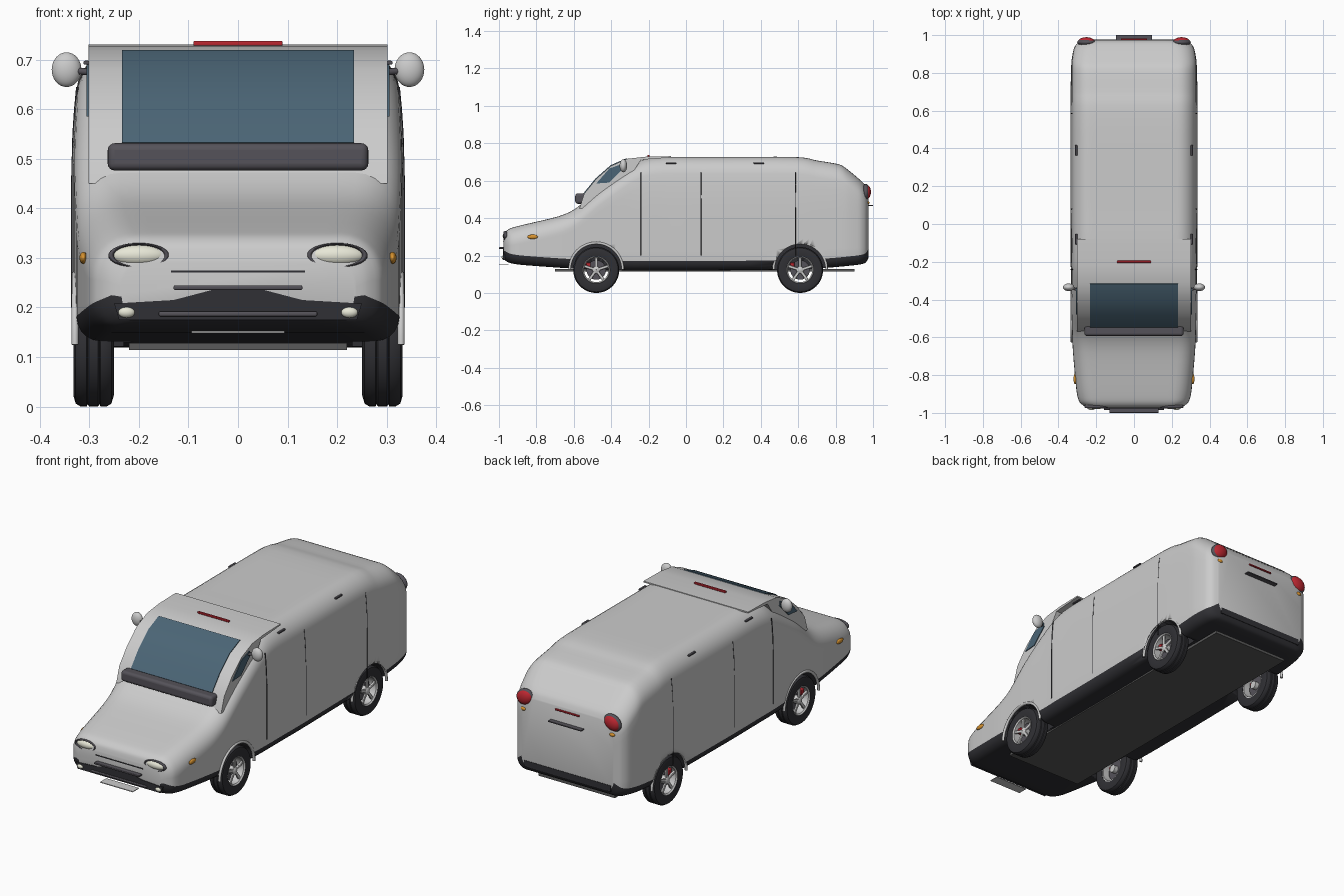
import bpy, bmesh, math
from mathutils import Vector

if "Cube" in bpy.data.objects:
    bpy.data.objects.remove(bpy.data.objects["Cube"])

def mat(name, r, g, b):
    m = bpy.data.materials.new(name)
    m.diffuse_color = (r, g, b, 1)
    m.use_nodes = True
    m.node_tree.nodes["Principled BSDF"].inputs["Base Color"].default_value = m.diffuse_color
    return m

BLACK = mat("black_trim", .03, .03, .035)
DARK = mat("dark_grey", .09, .085, .1)
FLOOR = mat("floor_grey", .1, .1, .1)
GLASS = mat("glass", .07, .13, .18)
RED = mat("red_lens", .5, .02, .03)
ORANGE = mat("orange_lens", .7, .3, .03)
CREAM = mat("lamp_cream", .8, .8, .68)
SILVER = mat("silver", .65, .65, .67)

def finish(name, verts, faces, m=None, smooth=True):
    me = bpy.data.meshes.new(name)
    me.from_pydata(verts, [], faces)
    bm = bmesh.new(); bm.from_mesh(me)
    bmesh.ops.recalc_face_normals(bm, faces=bm.faces)
    bm.to_mesh(me); bm.free()
    o = bpy.data.objects.new(name, me)
    bpy.context.collection.objects.link(o)
    if m: me.materials.append(m)
    if smooth: shade(o)
    return o

def shade(o):
    bpy.ops.object.select_all(action='DESELECT')
    o.select_set(True); bpy.context.view_layer.objects.active = o
    bpy.ops.object.shade_smooth_by_angle(angle=math.radians(35))

def prism(name, prof, x0, x1, m=None):
    # (y, z) profile extruded along x
    n = len(prof)
    v = [(x, y, z) for x in (x0, x1) for y, z in prof]
    f = [(i, (i+1) % n, n+(i+1) % n, n+i) for i in range(n)]
    return finish(name, v, f + [tuple(range(n)), tuple(range(n, 2*n))], m)

def box(name, c, s, m=None, bevel=0):
    y, z, a, b = c[1], c[2], s[1]/2, s[2]/2
    o = prism(name, [(y-a, z-b), (y+a, z-b), (y+a, z+b), (y-a, z+b)], c[0]-s[0]/2, c[0]+s[0]/2, m)
    if bevel:
        mod = o.modifiers.new("round", 'BEVEL'); mod.width = bevel; mod.segments = 4
    return o

def ball(name, c, r, m=None, roll=0):
    bpy.ops.mesh.primitive_uv_sphere_add(segments=32, ring_count=16, location=c, rotation=(0, roll, 0))
    o = bpy.context.object; o.name = name; o.scale = r
    if m: o.data.materials.append(m)
    shade(o)
    return o

def tube(name, pts, r, m=None):
    cu = bpy.data.curves.new(name, 'CURVE'); cu.dimensions = '3D'
    cu.bevel_depth = r; cu.bevel_resolution = 3; cu.use_fill_caps = True
    sp = cu.splines.new('POLY'); sp.points.add(len(pts)-1)
    for p, q in zip(sp.points, pts): p.co = (*q, 1)
    o = bpy.data.objects.new(name, cu); bpy.context.collection.objects.link(o)
    if m: cu.materials.append(m)
    return o

def lathe(name, prof, c, m, n=48):
    # closed (x, radius) profile spun about the x axis
    k = len(prof)
    v = [(c[0]+x, c[1]+r*math.cos(a), c[2]+r*math.sin(a))
         for a in (2*math.pi*i/n for i in range(n)) for x, r in prof]
    f = [(i*k+j, i*k+(j+1) % k, (i+1) % n*k+(j+1) % k, (i+1) % n*k+j) for i in range(n) for j in range(k)]
    return finish(name, v, f, m)

# Body shell: stations of (y, bottom z, top z, half width)
ST = [(-.975, .185, .29, .235), (-.965, .172, .325, .262), (-.94, .16, .345, .29), (-.88, .15, .362, .305),
      (-.68, .135, .41, .323), (-.585, .13, .455, .327), (-.46, .125, .56, .331), (-.3, .12, .675, .333),
      (-.22, .12, .715, .335), (-.12, .12, .727, .335), (.1, .12, .727, .336), (.58, .125, .727, .336),
      (.7, .13, .708, .335), (.82, .14, .687, .333), (.87, .145, .655, .33), (.93, .152, .605, .318),
      (.96, .162, .575, .297), (.975, .185, .545, .265)]

def lean(z):
    return 1 - .8*max(0, z-.45)**2

def half_section(zb, zt, w):
    rb = min(.05, (zt-zb)*.35); rt = min(.09, (zt-zb)*.45)
    h = [(i/4*(w-rb), zb) for i in range(4)]
    h += [(w-rb+rb*math.sin(a), zb+rb-rb*math.cos(a)) for a in (math.pi/2*i/5 for i in range(6))]
    z0, z1 = zb+rb, zt-rt
    h += [(w, z0+(z1-z0)*i/8) for i in range(1, 8)]
    h += [(w-rt+rt*math.cos(a), z1+rt*math.sin(a)) for a in (math.pi/2*i/7 for i in range(8))]
    h += [((w-rt)*(1-i/6), zt) for i in range(1, 7)]
    return [(x*lean(z), z) for x, z in h]

rows = []
SUB = 4
for i in range(len(ST)-1):
    p = [Vector(ST[max(0, min(len(ST)-1, i+d))]) for d in (-1, 0, 1, 2)]
    for s in range(SUB + (i == len(ST)-2)):
        t = s/SUB
        m1, m2 = (p[2]-p[0])*.4, (p[3]-p[1])*.4
        rows.append(p[1]*(2*t**3-3*t*t+1) + m1*(t**3-2*t*t+t) + p[2]*(3*t*t-2*t**3) + m2*(t**3-t*t))
verts, faces = [], []
for y, zb, zt, w in rows:
    h = half_section(zb, zt, w)
    verts += [(x, y, z) for x, z in h] + [(-x, y, z) for x, z in h[-2:0:-1]]
n = len(verts)//len(rows)
for i in range(len(rows)-1):
    faces += [(i*n+j, i*n+(j+1) % n, (i+1)*n+(j+1) % n, (i+1)*n+j) for j in range(n)]
faces += [tuple(range(n)), tuple(range(len(verts)-n, len(verts)))]
body = finish("van_body", verts, faces, None, False)
body.data.materials.append(None); body.data.materials.append(BLACK)
for k in range((len(rows)-1)*n):      # lower skirt in black
    if k % n < 9 or k % n >= n-9: body.data.polygons[k].material_index = 1
shade(body)

# Wheels, arches and wheel wells
for y in (-.48, .61):
    for s in (-1, 1):
        c = (s*.2915, y, .123)
        cut = lathe("well_cutter", [(-.06, .001), (-.06, .138), (.15, .138), (.15, .001)] if s > 0 else
                    [(.06, .001), (.06, .138), (-.15, .138), (-.15, .001)], c, BLACK)
        cut.hide_render = True; cut.hide_set(True)
        mod = body.modifiers.new("well", 'BOOLEAN'); mod.object = cut
        mod.operation = 'DIFFERENCE'; mod.solver = 'EXACT'
        tube("wheel_arch", [(s*.329, y+.142*math.cos(a), .125+.142*math.sin(a))
                            for a in (math.pi*i/24 for i in range(25))], .007)
        lathe("tyre", [(s*x, r) for x, r in [(-.036, .072), (-.041, .1), (-.036, .117), (-.026, .123), (-.014, .123),
              (-.012, .118), (-.009, .123), (.009, .123), (.012, .118), (.014, .123), (.026, .123), (.036, .117),
              (.041, .1), (.036, .072)]], c, BLACK)
        lathe("rim", [(s*x, r) for x, r in [(-.034, .075), (.034, .075), (.038, .071), (.032, .065), (-.034, .065)]], c, SILVER)
        lathe("brake_disc", [(s*x, r) for x, r in [(-.008, .003), (-.008, .052), (.002, .052), (.002, .003)]], c, DARK)
        lathe("hub", [(s*x, r) for x, r in [(-.03, .001), (-.03, .02), (.026, .02), (.032, .012), (.033, .001)]], c, SILVER, 24)
        box("brake_caliper", (c[0]+s*.006, y-.042, .148), (.022, .024, .03), RED, .004)
        for k in range(5):
            a = math.pi/2 + k*2*math.pi/5
            o = box("wheel_spoke", (0, .04, 0), (.01, .062, .015), SILVER, .003)
            o.location = (c[0]+s*.024, y, .123); o.rotation_euler.x = a

# Underfloor
box("underfloor", (0, .1, .121), (.44, 1.6, .014), FLOOR)

# Cab top with wraparound windscreen
front = [(-.545, .53), (-.48, .61), (-.4, .68), (-.315, .717)]
prism("cab_top", [(-.57, .45)] + front + [(-.22, .728), (-.08, .731), (-.08, .724), (-.24, .712), (-.3, .62), (-.5, .46)],
      -.302, .302)
prism("windscreen", [(y-.003, z+.003) for y, z in front] + [(y+.006, z-.006) for y, z in front[::-1]], -.234, .234, GLASS)
box("wiper_cowl", (0, -.555, .504), (.526, .075, .055), DARK, .014)
box("roof_light", (0, -.2, .733), (.18, .012, .01), RED, .003)

# Nose and bumper details
xz = [(-.24, .175), (.24, .175), (.25, .208), (.13, .215), (.05, .236), (-.05, .236), (-.13, .215), (-.25, .208)]
nv = len(xz)
finish("front_valance", [(x, y, z) for y in (-.978, -.955) for x, z in xz],
       [tuple(range(nv)), tuple(range(nv, 2*nv))] +
       [(i, (i+1) % nv, nv+(i+1) % nv, nv+i) for i in range(nv)], BLACK)
box("bonnet_seam", (0, -.975, .273), (.27, .006, .004), BLACK)
box("grille_bar", (0, -.985, .24), (.26, .03, .009), DARK, .003)
box("lower_grille_bar", (0, -.977, .187), (.32, .016, .01), DARK, .004)
box("front_plate", (0, -.975, .151), (.188, .05, .004), SILVER)

# Rear details
box("rear_valance", (0, .97, .2), (.5, .014, .032), BLACK)
box("rear_brake_strip", (0, .977, .53), (.14, .01, .008), RED, .003)
box("rear_plate", (0, .985, .468), (.19, .03, .005), DARK)

# Paired details
for s in (-1, 1):
    ball("headlight", (s*.2, -.958, .305), (.056, .022, .022), CREAM)
    bpy.ops.mesh.primitive_torus_add(major_radius=1, minor_radius=.1, location=(s*.2, -.966, .305))
    o = bpy.context.object; o.name = "headlight_rim"
    o.scale = (.056, .023, .09); o.rotation_euler.x = math.pi/2
    o.data.materials.append(DARK); shade(o)
    ball("fog_light", (s*.225, -.976, .19), (.017, .01, .011), CREAM)
    ball("side_marker", (s*.312, -.82, .3), (.008, .028, .012), ORANGE)
    ball("wing_mirror", (s*.346, -.335, .68), (.03, .02, .035))
    tube("mirror_stem", [(s*.298, -.35, .675), (s*.33, -.337, .678)], .007, DARK)
    prism("side_window", [(-.48, .585), (-.41, .665), (-.34, .69), (-.335, .665), (-.41, .59)],
          s*.296, s*.306, GLASS)
    ball("tail_light_rim", (s*.252, .962, .54), (.05, .02, .042), DARK, s*.4)
    ball("tail_light", (s*.252, .965, .54), (.045, .024, .037), RED, s*.4)
    ball("rear_indicator", (s*.255, .969, .482), (.016, .012, .011), ORANGE)
    for y in (-.24, .08, .585):
        tube("door_seam", [(s*(.3345*lean(z)), y, z) for z in (.2, .3, .45, .55, .6, .645)], .0025, BLACK)
    for y in (-.08, .39):
        box("door_handle", (s*.306, y, .694), (.012, .056, .008), DARK, .003)
